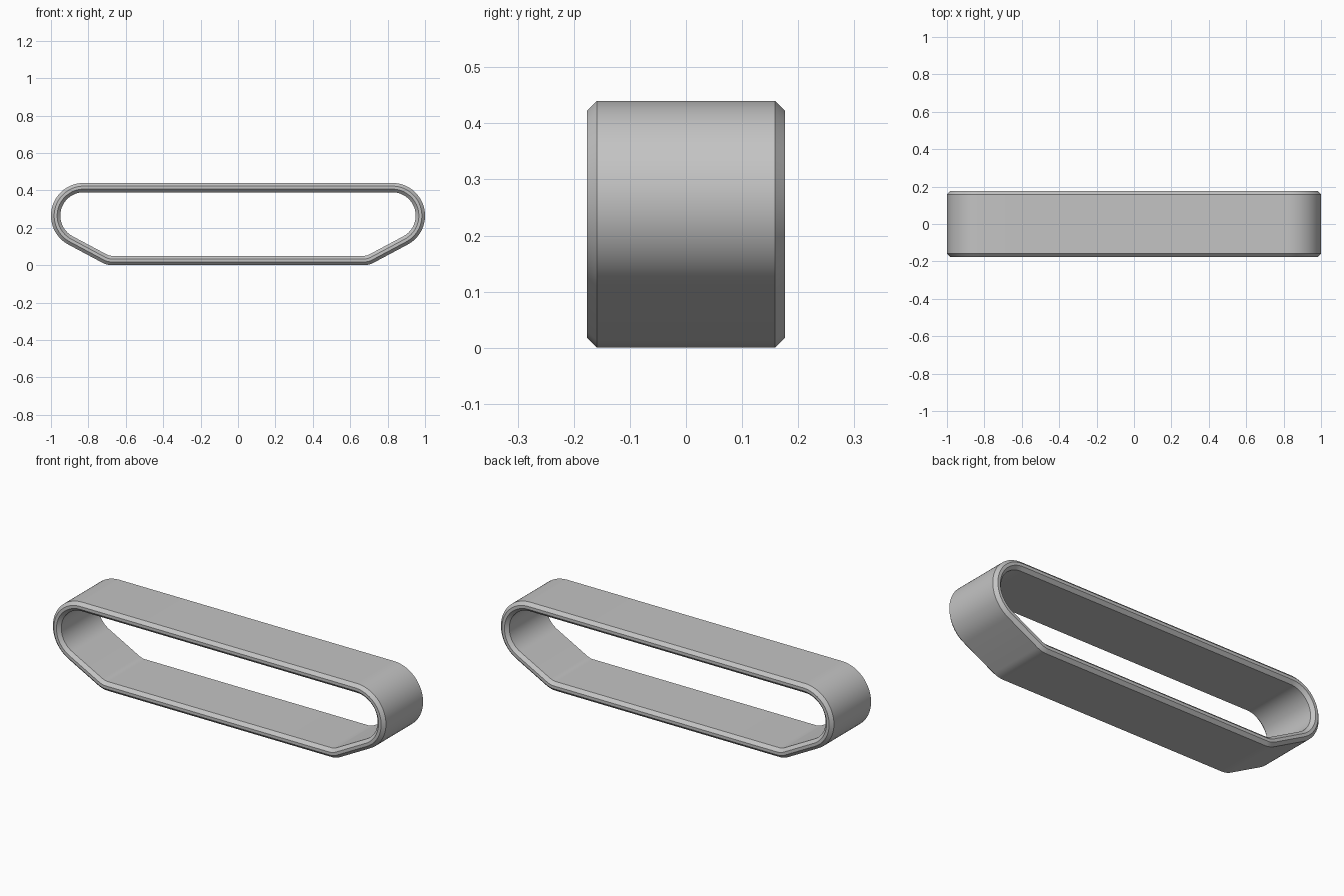
import bpy
import bmesh
from math import radians, sin, cos

cube = bpy.data.objects.get("Cube")
if cube:
    bpy.data.objects.remove(cube, do_unlink=True)

HALF_WIDTH, THICKNESS, CHAMFER = 0.176, 0.05, 0.017
SLANT = -62  # direction the sloping side faces, in degrees

# Corner arcs on the right half: centre x, centre z, radius, start, end, steps
ARCS = [(0.825, 0.265, 0.175, 90, SLANT, 28),
        (0.67, 0.12, 0.12, SLANT, -90, 6)]


def loop_points(inset):
    """Closed side outline, moved inward by inset."""
    right = []
    for cx, cz, radius, start, end, steps in ARCS:
        for i in range(steps + 1):
            a = radians(start + (end - start) * i / steps)
            r = radius - inset
            right.append((cx + r * cos(a), cz + r * sin(a)))
    return right + [(-x, z) for x, z in reversed(right)]


# Chamfered rectangular cross-section as (y, inset) pairs
w, t, c = HALF_WIDTH, THICKNESS, CHAMFER
front = [(-w + c, 0), (-w, c), (-w, t - c), (-w + c, t)]
section = front + [(-y, d) for y, d in reversed(front)]

# Band: sweep the section round the outline
bm = bmesh.new()
rings = [[bm.verts.new((x, y, z)) for x, z in loop_points(d)] for y, d in section]
for k, ring in enumerate(rings):
    following = rings[(k + 1) % len(rings)]
    for i in range(len(ring)):
        j = (i + 1) % len(ring)
        bm.faces.new((ring[i], ring[j], following[j], following[i]))
bmesh.ops.recalc_face_normals(bm, faces=bm.faces)

mesh = bpy.data.meshes.new("track_band")
bm.to_mesh(mesh)
bm.free()
band = bpy.data.objects.new("track_band", mesh)
bpy.context.collection.objects.link(band)

# Plain grey material
grey = bpy.data.materials.new("grey")
grey.use_nodes = True
colour = (0.55, 0.55, 0.55, 1)
grey.diffuse_color = colour
for node in grey.node_tree.nodes:
    if node.type == 'BSDF_PRINCIPLED':
        node.inputs["Base Color"].default_value = colour
mesh.materials.append(grey)

# Smooth curves, crisp chamfers
bpy.ops.object.select_all(action='DESELECT')
band.select_set(True)
bpy.context.view_layer.objects.active = band
bpy.ops.object.shade_smooth_by_angle(angle=radians(30))
